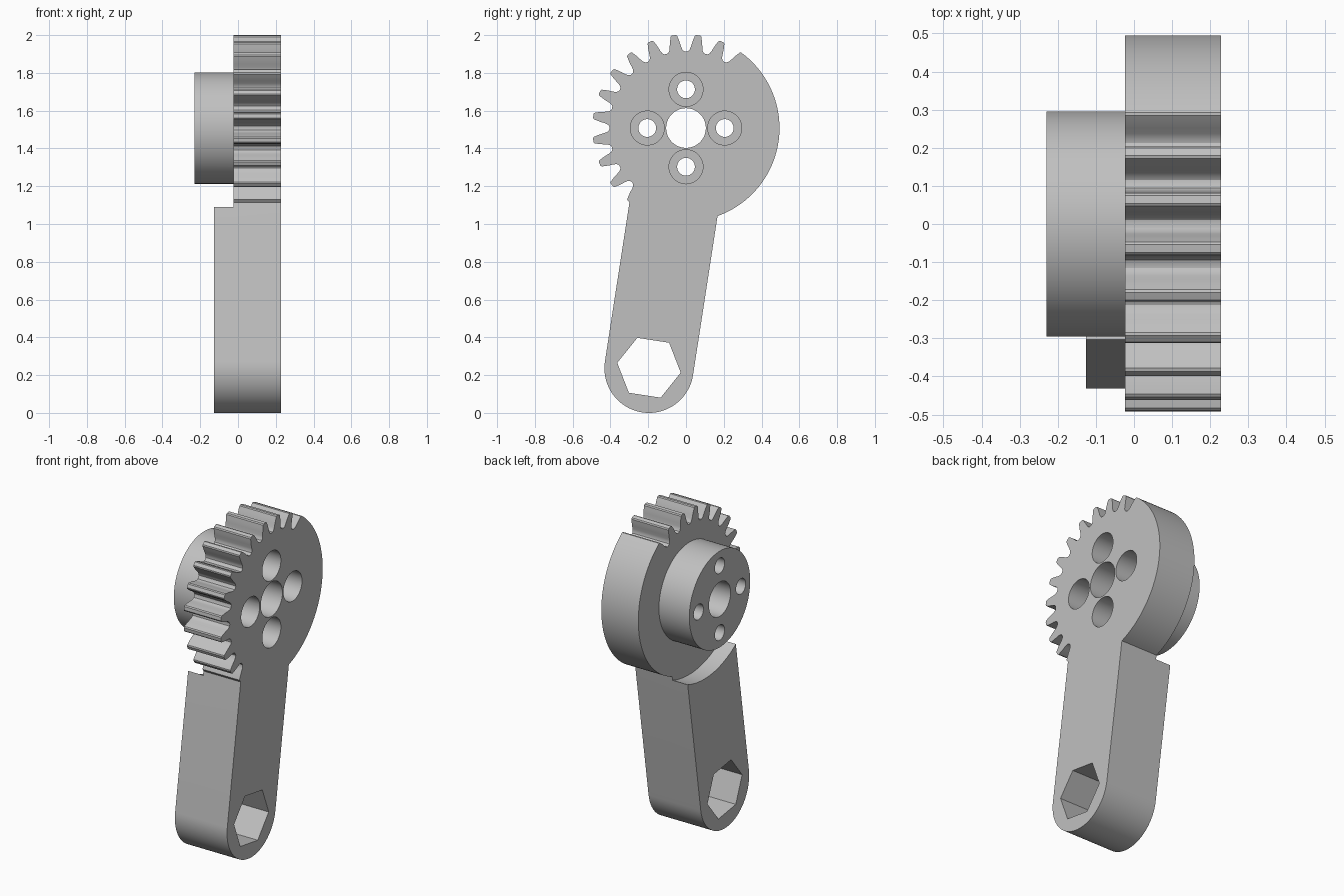
import bpy, bmesh
from math import radians, degrees, cos, sin, asin, atan2, hypot

if "Cube" in bpy.data.objects:
    bpy.data.objects.remove(bpy.data.objects["Cube"], do_unlink=True)

GEAR, FOOT = (0.0, 1.508), (-0.196, 0.236)      # centres as (y, z)
TIP_R, ARM_R = 0.495, 0.236
X_BACK, X_ARM, X_GEAR, X_FRONT = -0.229, -0.126, -0.023, 0.228

grey = bpy.data.materials.new("plain_grey")
grey.use_nodes = True
grey.diffuse_color = (0.53, 0.53, 0.53, 1)
grey.node_tree.nodes["Principled BSDF"].inputs["Base Color"].default_value = (0.53, 0.53, 0.53, 1)


def polar(centre, r, deg):
    return (centre[0] + r * cos(radians(deg)), centre[1] + r * sin(radians(deg)))


def arc(centre, r, start, end, steps):
    return [polar(centre, r, start + (end - start) * i / steps) for i in range(steps + 1)]


def ring(centre, r, sides=64, turn=0):
    return arc(centre, r, turn, turn + 360, sides)[:-1]


def prism(name, outline, x0, x1):
    """Extrude a closed (y, z) outline along x."""
    bm = bmesh.new()
    face = bm.faces.new([bm.verts.new((x0, y, z)) for y, z in outline])
    grown = bmesh.ops.extrude_face_region(bm, geom=[face])["geom"]
    verts = [g for g in grown if isinstance(g, bmesh.types.BMVert)]
    bmesh.ops.translate(bm, verts=verts, vec=(x1 - x0, 0, 0))
    bmesh.ops.recalc_face_normals(bm, faces=bm.faces)
    mesh = bpy.data.meshes.new(name)
    bm.to_mesh(mesh)
    bm.free()
    mesh.materials.append(grey)
    obj = bpy.data.objects.new(name, mesh)
    bpy.context.collection.objects.link(obj)
    return obj


def combine(body, tool, operation):
    tool.hide_render = True
    mod = body.modifiers.new(operation, "BOOLEAN")
    mod.operation, mod.object, mod.solver = operation, tool, "EXACT"
    bpy.context.view_layer.objects.active = body
    bpy.ops.object.modifier_apply(modifier=mod.name)
    bpy.data.objects.remove(tool, do_unlink=True)


# Outline: rounded arm end, plain gear rim, then the toothed sector
axis = degrees(atan2(GEAR[1] - FOOT[1], GEAR[0] - FOOT[0]))
spread = degrees(asin(ARM_R / TIP_R))
flank = [(2.0, 0.490), (2.8, 0.470), (3.5, 0.450), (4.1, 0.430), (4.9, 0.415), (6.0, 0.407)]
first, last, pitch = 52.5, 232.5, 15

outline = arc(FOOT, ARM_R, axis + 90, axis + 270, 40)
outline += arc(GEAR, TIP_R, axis - 180 + spread, first + 1.2, 64)
angle = first
while angle < last:
    outline += [polar(GEAR, r, angle + a) for a, r in flank]
    outline.append(polar(GEAR, 0.405, angle + pitch / 2))
    angle += pitch
    outline += [polar(GEAR, r, angle - a) for a, r in reversed(flank)]
    if angle < last:
        outline += [polar(GEAR, TIP_R, angle + a) for a in (-1.2, 0, 1.2)]
outline.append(polar(GEAR, TIP_R, axis + 180 - spread))

lever = prism("gear_lever", outline, X_ARM, X_FRONT)

# Step the back of the gear away from the thicker arm
combine(lever, prism("back_step", ring(GEAR, 0.517, 128), X_ARM - 0.1, X_GEAR), "DIFFERENCE")

# Round hub behind the gear
combine(lever, prism("hub", ring(GEAR, 0.295, 96), X_BACK, 0.05), "UNION")

# Centre bore and hexagonal socket
combine(lever, prism("centre_bore", ring(GEAR, 0.105), -0.5, 0.5), "DIFFERENCE")
combine(lever, prism("hex_socket", ring((-0.196, 0.239), 0.17, 6, axis - 90), -0.5, 0.5), "DIFFERENCE")

# Four counterbored screw holes
for turn in range(0, 360, 90):
    spot = polar(GEAR, 0.205, turn)
    combine(lever, prism("screw_hole", ring(spot, 0.047, 40), -0.5, 0.5), "DIFFERENCE")
    combine(lever, prism("counterbore", ring(spot, 0.09, 48), X_FRONT - 0.125, 0.5), "DIFFERENCE")

bpy.ops.object.select_all(action="DESELECT")
lever.select_set(True)
bpy.context.view_layer.objects.active = lever
bpy.ops.object.shade_smooth_by_angle(angle=radians(30))
